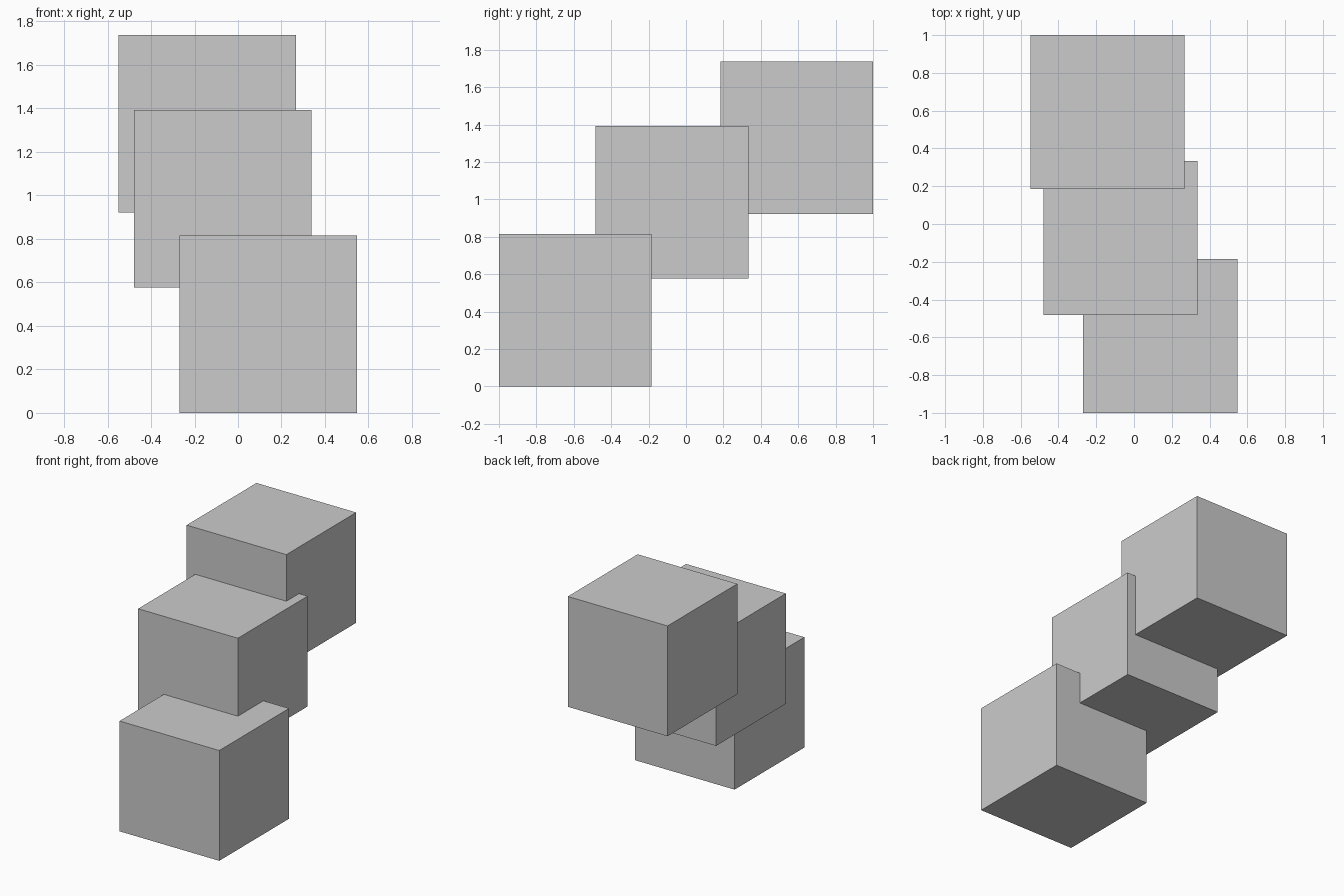
import bpy

if "Cube" in bpy.data.objects:
    bpy.data.objects.remove(bpy.data.objects["Cube"])

SIDE = 0.816

# Three equal cubes climbing from front to back, each overlapping the next
CENTRES = {
    "lower_cube": (0.139, -0.592, 0.408),
    "middle_cube": (-0.071, -0.075, 0.985),
    "upper_cube": (-0.141, 0.592, 1.330),
}

for name, centre in CENTRES.items():
    bpy.ops.mesh.primitive_cube_add(size=SIDE, location=centre)
    cube = bpy.context.object
    cube.name = name
    cube.data.name = name
